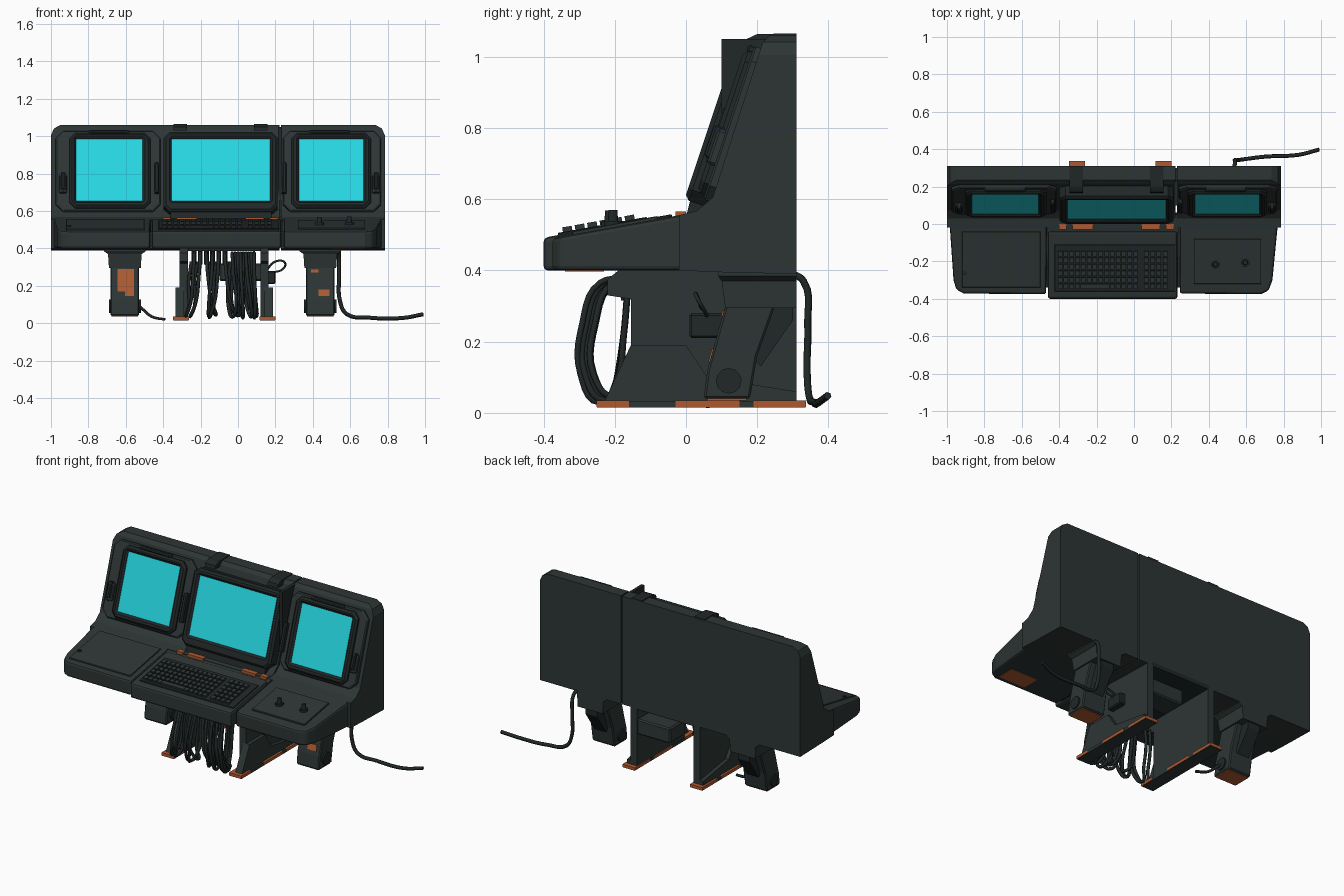
import bpy, bmesh, math, random
from mathutils import Vector, Matrix

if "Cube" in bpy.data.objects:
    bpy.data.objects.remove(bpy.data.objects["Cube"])

random.seed(4)


def material(name, r, g, b):
    m = bpy.data.materials.new(name)
    m.diffuse_color = (r, g, b, 1)
    m.use_nodes = True
    m.node_tree.nodes["Principled BSDF"].inputs["Base Color"].default_value = m.diffuse_color
    return m


BODY = material("dark green grey", 0.026, 0.036, 0.035)
DARK = material("charcoal", 0.015, 0.020, 0.020)
CYAN = material("screen cyan", 0.02, 0.68, 0.76)
RUST = material("rust orange", 0.42, 0.10, 0.03)


def finish(name, bm, mats, bevel=0):
    bmesh.ops.recalc_face_normals(bm, faces=bm.faces)
    me = bpy.data.meshes.new(name)
    bm.to_mesh(me)
    bm.free()
    ob = bpy.data.objects.new(name, me)
    bpy.context.collection.objects.link(ob)
    for m in mats:
        me.materials.append(m)
    if bevel:
        mod = ob.modifiers.new("bevel", 'BEVEL')
        mod.width, mod.segments, mod.limit_method = bevel, 1, 'ANGLE'
    return ob


def loft(name, loops, mats=(BODY,), cap_mat=0, bevel=0):
    """Bridge equal-length loops of points and cap both ends."""
    bm = bmesh.new()
    rows = [[bm.verts.new(p) for p in loop] for loop in loops]
    n = len(rows[0])
    for a, b in zip(rows, rows[1:]):
        for i in range(n):
            bm.faces.new((a[i], a[(i + 1) % n], b[(i + 1) % n], b[i]))
    bm.faces.new(rows[0][::-1])
    bm.faces.new(rows[-1]).material_index = cap_mat
    return finish(name, bm, mats, bevel)


def box(name, x, y, z, mat=BODY, bevel=0.0):
    loops = [[(x[0], y[0], h), (x[1], y[0], h), (x[1], y[1], h), (x[0], y[1], h)] for h in z]
    return loft(name, loops, (mat,), 0, bevel)


def prism(name, x0, x1, profile, mat=BODY, bevel=0):
    """Extrude a (y, z) profile along x."""
    return loft(name, [[(x, y, z) for y, z in profile] for x in (x0, x1)], (mat,), 0, bevel)


def cut(ob, point, normal):
    """Slice away everything on the normal side of a plane."""
    bm = bmesh.new()
    bm.from_mesh(ob.data)
    r = bmesh.ops.bisect_plane(bm, geom=bm.verts[:] + bm.edges[:] + bm.faces[:],
                               plane_co=point, plane_no=normal, clear_outer=True)
    edges = [e for e in r['geom_cut'] if isinstance(e, bmesh.types.BMEdge)]
    bmesh.ops.holes_fill(bm, edges=edges)
    bm.to_mesh(ob.data)
    bm.free()


def cable(name, points, radius, mat=DARK):
    cu = bpy.data.curves.new(name, 'CURVE')
    cu.dimensions, cu.bevel_depth, cu.bevel_resolution = '3D', radius, 1
    cu.resolution_u, cu.use_fill_caps = 5, True
    sp = cu.splines.new('BEZIER')
    sp.bezier_points.add(len(points) - 1)
    for bp, p in zip(sp.bezier_points, points):
        bp.co = p
        bp.handle_left_type = bp.handle_right_type = 'AUTO'
    cu.materials.append(mat)
    ob = bpy.data.objects.new(name, cu)
    bpy.context.collection.objects.link(ob)


def cylinder(name, pos, r, depth, axis='Z', mat=DARK, r2=None):
    bm = bmesh.new()
    rot = Matrix.Rotation(math.pi / 2, 4, 'Y') if axis == 'X' else Matrix()
    bmesh.ops.create_cone(bm, cap_ends=True, segments=12, radius1=r, radius2=r2 or r,
                          depth=depth, matrix=Matrix.Translation(pos) @ rot)
    return finish(name, bm, (mat,))


def tilted(y0, x, z, c, t):
    """Chamfered rectangle on the leaning front plane, set back by t."""
    (a, b), (d, e) = x, z
    pts = [(a + c, d), (b - c, d), (b, d + c), (b, e - c), (b - c, e), (a + c, e), (a, e - c), (a, d + c)]
    return [(px, y0 + (pz - 0.6) / 3 + t * 0.95, pz - t * 0.316) for px, pz in pts]


def slab(name, y0, x, z, depth, c=0.008, mat=BODY):
    g = 0.006
    loft(name, [tilted(y0, x, z, c, depth), tilted(y0, x, z, c, g),
                tilted(y0, (x[0] + g, x[1] - g), (z[0] + g, z[1] - g), c, 0)], (mat,))


def monitor(name, y0, outer, zo, inner, zi, depth):
    g = 0.012
    loft(name, [tilted(y0, outer, zo, 0.03, depth), tilted(y0, outer, zo, 0.03, g),
                tilted(y0, (outer[0] + g, outer[1] - g), (zo[0] + g, zo[1] - g), 0.025, 0),
                tilted(y0, (inner[0] - g, inner[1] + g), (zi[0] - g, zi[1] + g), 0.012, 0),
                tilted(y0, inner, zi, 0.002, 0.012)], (DARK, CYAN), 1)


# Rear cabinet in two sections with rounded outer top corners
cab = [(-0.02, 0.40), (-0.02, 0.555), (0.03, 0.567), (0.075, 0.605), (0.215, 1.04),
       (0.235, 1.06), (0.31, 1.06), (0.31, 0.39), (0.1, 0.395)]
for name, x0, x1, edge, s in (("cabinet_left", -1, 0.222, -1, -1), ("cabinet_right", 0.23, 0.785, 0.785, 1)):
    ob = prism(name, x0, x1, cab)
    cut(ob, (edge, 0, 1.005), (s * 0.9, 0, 0.4))
    cut(ob, (edge - s * 0.05, 0, 1.06), (s * 0.5, 0, 0.9))
box("cabinet_seam", (0.215, 0.235), (0.1, 0.30), (0.41, 1.05), DARK)


# Desk wings and centre desk: plan outline sliced by the sloping top
def desk(name, plan, y_front, z_front):
    ob = loft(name, [[(x, y, z) for x, y in plan] for z in (0.40, 0.75)])
    cut(ob, (0, y_front, z_front), (0, -0.18, 1))
    mod = ob.modifiers.new("bevel", 'BEVEL')
    mod.width, mod.segments, mod.limit_method = 0.012, 2, 'ANGLE'


desk("desk_left", [(-0.99, 0.06), (-0.965, -0.30), (-0.95, -0.35), (-0.91, -0.372),
                   (-0.47, -0.375), (-0.465, 0.06)], -0.37, 0.492)
desk("desk_right", [(0.245, 0.06), (0.245, -0.372), (0.68, -0.375), (0.72, -0.355),
                    (0.74, -0.30), (0.775, 0.06)], -0.37, 0.492)
desk("desk_centre", [(-0.46, -0.04), (-0.46, -0.40), (0.232, -0.40), (0.232, -0.04)], -0.40, 0.492)
box("desk_core", (-0.47, 0.25), (-0.34, 0.0), (0.41, 0.49), DARK)
prism("desk_ledge", -0.465, 0.24, [(-0.05, 0.42), (-0.05, 0.545), (0.05, 0.57), (0.05, 0.42)])


# Sloped inlays on the desk
def desk_z(y):
    return 0.494 + 0.18 * (y + 0.385)


def inlay(name, x, y, lift, mat):
    prism(name, x[0], x[1], [(y[0], desk_z(y[0]) - 0.01), (y[0], desk_z(y[0]) + lift),
                             (y[1], desk_z(y[1]) + lift), (y[1], desk_z(y[1]) - 0.01)], mat, 0.002)


inlay("keyboard_tray", (-0.425, 0.22), (-0.36, -0.11), 0.007, DARK)
inlay("control_panel", (0.32, 0.68), (-0.32, -0.08), 0.004, BODY)
inlay("left_wing_panel", (-0.92, -0.50), (-0.34, -0.04), 0.002, BODY)

# Keyboard keys: main field and number pad
bm = bmesh.new()
for x0, cols, pitch in ((-0.395, 14, 0.031), (0.065, 4, 0.034)):
    for r in range(6):
        for c in range(cols):
            y = -0.333 + r * 0.035
            if r == 0 and cols == 14 and 3 < c < 9:
                w = 0.031
            else:
                w = 0.024
            m = (Matrix.Translation((x0 + c * pitch, y, desk_z(y) + 0.011))
                 @ Matrix.Rotation(0.178, 4, 'X') @ Matrix.Diagonal((w, 0.027, 0.018, 1)))
            bmesh.ops.create_cube(bm, size=1, matrix=m)
finish("keyboard_keys", bm, (BODY,))

# Knobs
for x, y in ((0.435, -0.215), (0.595, -0.205)):
    cylinder("knob_base", (x, y, desk_z(y) + 0.006), 0.024, 0.014)
    cylinder("knob", (x, y, desk_z(y) + 0.024), 0.015, 0.04, r2=0.012)
cylinder("wing_button", (-0.905, -0.26, desk_z(-0.26) + 0.003), 0.012, 0.012)

# Raised panels behind the side monitors, then the three monitors
slab("surround_left", 0.048, (-0.975, -0.415), (0.60, 1.03), 0.05, 0.04)
slab("surround_right", 0.048, (0.24, 0.765), (0.60, 1.03), 0.05, 0.04)
monitor("monitor_left", 0.024, (-0.90, -0.468), (0.62, 1.02), (-0.865, -0.51), (0.658, 0.988), 0.05)
monitor("monitor_centre", -0.004, (-0.397, 0.212), (0.60, 1.025), (-0.355, 0.172), (0.658, 0.988), 0.075)
monitor("monitor_right", 0.024, (0.285, 0.71), (0.62, 1.02), (0.325, 0.672), (0.658, 0.988), 0.05)
prism("monitor_stand", -0.36, 0.18, [(0.0, 0.55), (0.015, 0.61), (0.10, 0.63), (0.10, 0.55)], DARK)

# Handles and vents on the monitor faces
for x in (-0.935, 0.738):
    slab("side_handle", 0.025, (x - 0.022, x + 0.022), (0.70, 0.80), 0.03)
    slab("side_grip", 0.010, (x - 0.012, x + 0.012), (0.72, 0.81), 0.03, 0.004, DARK)
for x in (-0.435, 0.248):
    slab("hinge", 0.02, (x - 0.012, x + 0.012), (0.70, 0.86), 0.04, 0.004, DARK)
for x in (-0.69, 0.49):
    slab("top_latch", 0.03, (x - 0.11, x + 0.11), (1.015, 1.035), 0.04, 0.004, DARK)

# Clips over the cabinet top
for x in (-0.308, 0.122):
    prism("top_clip", x - 0.036, x + 0.036, [(0.165, 1.03), (0.17, 1.05), (0.20, 1.064), (0.31, 1.066),
                                            (0.31, 1.05), (0.22, 1.03)], DARK)

# Worn paint on the ledge and under the right wing
for x0, x1 in ((-0.40, -0.36), (-0.33, -0.22), (0.04, 0.14), (0.17, 0.215)):
    box("ledge_paint", (x0, x1), (-0.03, 0.0), (0.55, 0.566), RUST)
box("underside_paint", (0.50, 0.68), (-0.34, -0.23), (0.397, 0.402), RUST)

# Angled outer legs
for x, patches in ((-0.605, [(-0.04, 0.05, 0.17, 0.29), (0.0, 0.05, 0.145, 0.17)]),
                   (0.440, [(-0.01, 0.05, 0.145, 0.18), (-0.05, -0.01, 0.272, 0.287)])):
    loft("leg_mount", [[(x + sx * w, y, z) for sx, y in ((-1, y0), (1, y0), (1, 0.31), (-1, 0.31))]
                       for w, y0, z in ((0.085, 0.11, 0.295), (0.09, 0.10, 0.37), (0.112, 0.09, 0.385), (0.112, 0.09, 0.405))])
    prism("outer_leg", x - 0.077, x + 0.077, [(0.11, 0.30), (0.25, 0.30), (0.20, 0.16), (0.18, 0.04),
                                              (0.05, 0.04), (0.06, 0.12)], BODY, 0.006)
    prism("leg_brace", x - 0.04, x + 0.04, [(0.20, 0.30), (0.30, 0.30), (0.30, 0.26), (0.21, 0.13), (0.18, 0.16)], DARK)
    cylinder("leg_joint", (x, 0.12, 0.09), 0.036, 0.172, 'X')
    box("leg_sole", (x - 0.07, x + 0.07), (0.06, 0.17), (0.035, 0.041), RUST)
    for a, b, z0, z1 in patches:
        f = [0.06 + (z - 0.12) * 0.278 for z in (z0, z1)]
        prism("leg_paint", x + a, x + b, [(f[0] - 0.004, z0), (f[1] - 0.004, z1), (f[1] + 0.004, z1), (f[0] + 0.004, z0)], RUST)

# Central support frames with painted feet
for x, s in ((-0.29, -1), (0.142, 1)):
    prism("support_plate", x - 0.022, x + 0.022, [(-0.155, 0.03), (-0.155, 0.32), (-0.22, 0.33), (-0.22, 0.375),
          (-0.19, 0.40), (0.31, 0.40), (0.31, 0.03)])
    lo, hi = sorted((x, x + s * 0.045))
    prism("support_gusset", lo, hi, [(-0.23, 0.03), (-0.155, 0.19), (0.0, 0.19), (0.06, 0.10), (0.31, 0.06), (0.31, 0.03)])
    lo, hi = sorted((x - s * 0.025, x + s * 0.056))
    box("support_foot", (lo, hi), (-0.25, 0.335), (0.015, 0.033))
    for y0, y1 in ((-0.252, -0.16), (-0.03, 0.15), (0.19, 0.337)):
        box("foot_paint", (lo - 0.002, hi + 0.002), (y0, y1), (0.017, 0.035), RUST)
box("junction_box", (0.155, 0.20), (0.01, 0.12), (0.21, 0.28), DARK, 0.006)
box("cross_member", (-0.10, 0.13), (0.15, 0.30), (0.225, 0.32), BODY, 0.008)
box("under_tray", (-0.28, 0.13), (-0.19, 0.31), (0.385, 0.41), DARK)

# Hanging cable loops
for i in range(15):
    x = -0.235 + 0.033 * i if i < 6 else -0.03 + 0.0145 * (i - 6)
    a, b = (random.uniform(-0.035, 0.035) for _ in range(2))
    d = random.uniform(0, 0.05)
    cable("hanging_cable", [(x, -0.15, 0.375), (x, -0.25 + d, 0.365), (x + a * 0.3, -0.30 + d, 0.25),
                            (x + a, -0.305 + d, 0.11), (x + a + b, -0.25 + d, 0.025 + d * 0.5),
                            (x + b, -0.195, 0.09), (x + b, -0.175, 0.22), (x + b * 0.5, -0.165, 0.33)], 0.0095)
    if i < 6:
        cylinder("cable_plug", (x, -0.17, 0.35), 0.013, 0.07)
cable("side_loop", [(0.15, 0.05, 0.28), (0.20, 0.03, 0.33), (0.25, 0.03, 0.325), (0.24, 0.05, 0.29), (0.18, 0.06, 0.27)], 0.006)

# Loose floor cables
cable("floor_cable_right", [(0.535, 0.29, 0.395), (0.54, 0.33, 0.37), (0.54, 0.342, 0.25), (0.545, 0.34, 0.12),
                            (0.58, 0.345, 0.05), (0.70, 0.36, 0.03), (0.88, 0.37, 0.028), (0.99, 0.398, 0.048)], 0.011)
cable("floor_cable_left", [(-0.54, 0.12, 0.10), (-0.51, 0.11, 0.075), (-0.46, 0.08, 0.035), (-0.39, 0.06, 0.02)], 0.008)
